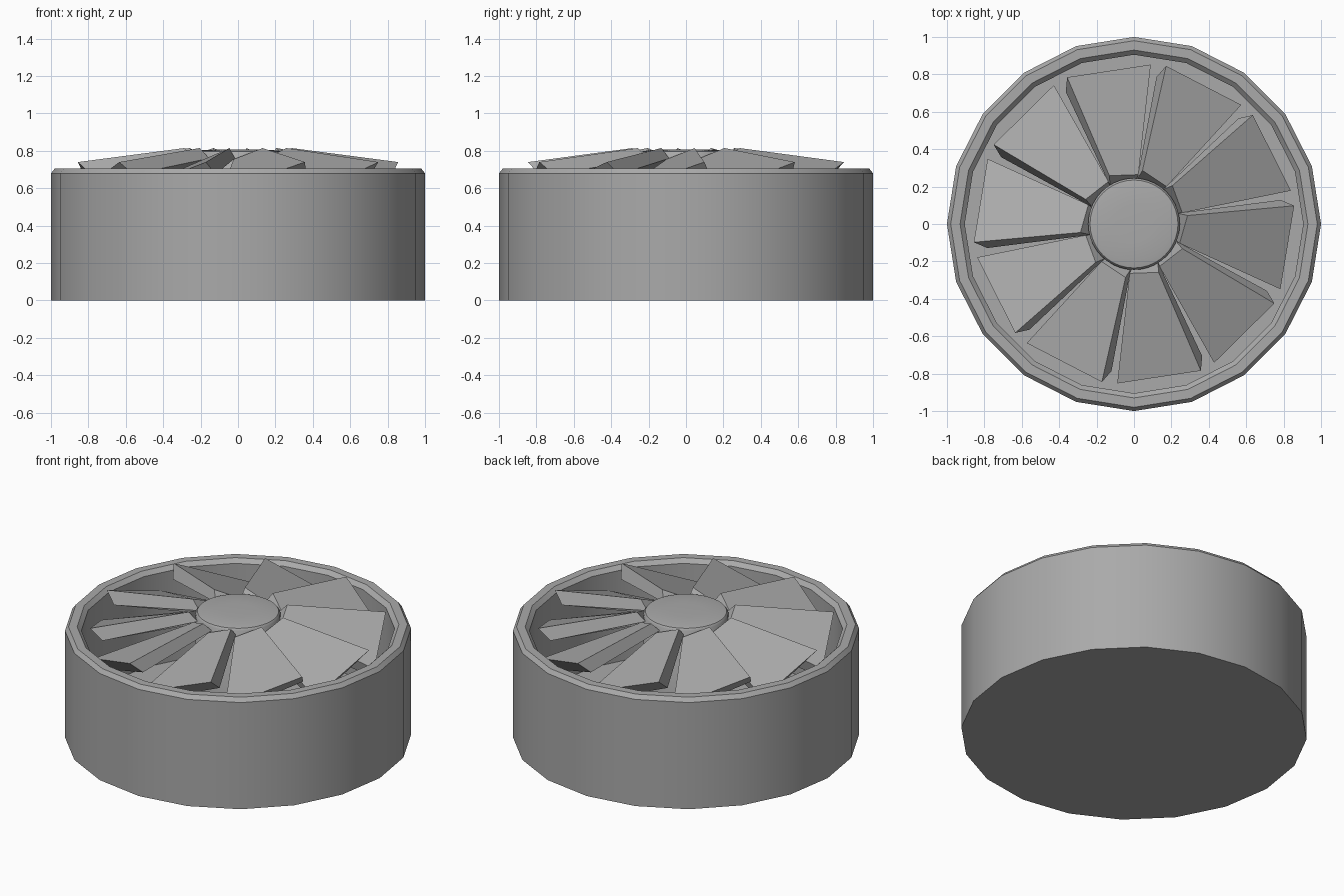
import bpy, bmesh
from math import cos, sin, radians

cube = bpy.data.objects.get("Cube")
if cube:
    bpy.data.objects.remove(cube, do_unlink=True)

grey = bpy.data.materials.new("metal_grey")
grey.use_nodes = True
colour = (0.4, 0.4, 0.4, 1)
grey.diffuse_color = colour
grey.node_tree.nodes["Principled BSDF"].inputs["Base Color"].default_value = colour


def polar(r, degrees, z):
    a = radians(degrees)
    return (r * cos(a), r * sin(a), z)


def finish(name, bm, smooth_angle=None):
    bmesh.ops.recalc_face_normals(bm, faces=bm.faces)
    mesh = bpy.data.meshes.new(name)
    bm.to_mesh(mesh)
    bm.free()
    mesh.materials.append(grey)
    obj = bpy.data.objects.new(name, mesh)
    bpy.context.collection.objects.link(obj)
    if smooth_angle:
        bpy.ops.object.select_all(action='DESELECT')
        obj.select_set(True)
        bpy.context.view_layer.objects.active = obj
        bpy.ops.object.shade_smooth_by_angle(angle=radians(smooth_angle))


def lathe(name, profile, sides, smooth_angle):
    """Revolve (radius, z) points, then cap both ends."""
    bm = bmesh.new()
    rings = [[bm.verts.new(polar(r, 360 * i / sides, z)) for i in range(sides)]
             for r, z in profile]
    for low, high in zip(rings, rings[1:]):
        for i in range(sides):
            j = (i + 1) % sides
            bm.faces.new((low[i], low[j], high[j], high[i]))
    bm.faces.new(rings[0])
    bm.faces.new(rings[-1])
    finish(name, bm, smooth_angle)


# Open drum with a chamfered rim and a floor inside
lathe("housing", [(1, 0), (1, 0.68), (0.98, 0.705), (0.93, 0.705),
                  (0.905, 0.68), (0.905, 0.1)], 20, 30)

# Central column with a softly rounded cap
lathe("hub", [(0.245, 0.09), (0.245, 0.785), (0.235, 0.797),
              (0.2, 0.803), (0.1, 0.807)], 40, 40)

# Pitched blades, thick at the outer leading corner and rooted in the hub
TOP = [(0.29, 9, 0.815), (0.862, 6.5, 0.74), (0.857, -24, 0.585), (0.265, -23, 0.755)]
UNDER = [(0.24, 14, 0.76), (0.795, 9.3, 0.675), (0.8, -22, 0.525), (0.22, -20, 0.69)]
BLADES = 10
for n in range(BLADES):
    turn = 360 * n / BLADES
    bm = bmesh.new()
    top, under = [[bm.verts.new(polar(r, a + turn, z)) for r, a, z in side]
                  for side in (TOP, UNDER)]
    bm.faces.new(top)
    bm.faces.new(under[::-1])
    for i in range(4):
        j = (i + 1) % 4
        bm.faces.new((top[i], top[j], under[j], under[i]))
    finish(f"blade_{n + 1}", bm)
